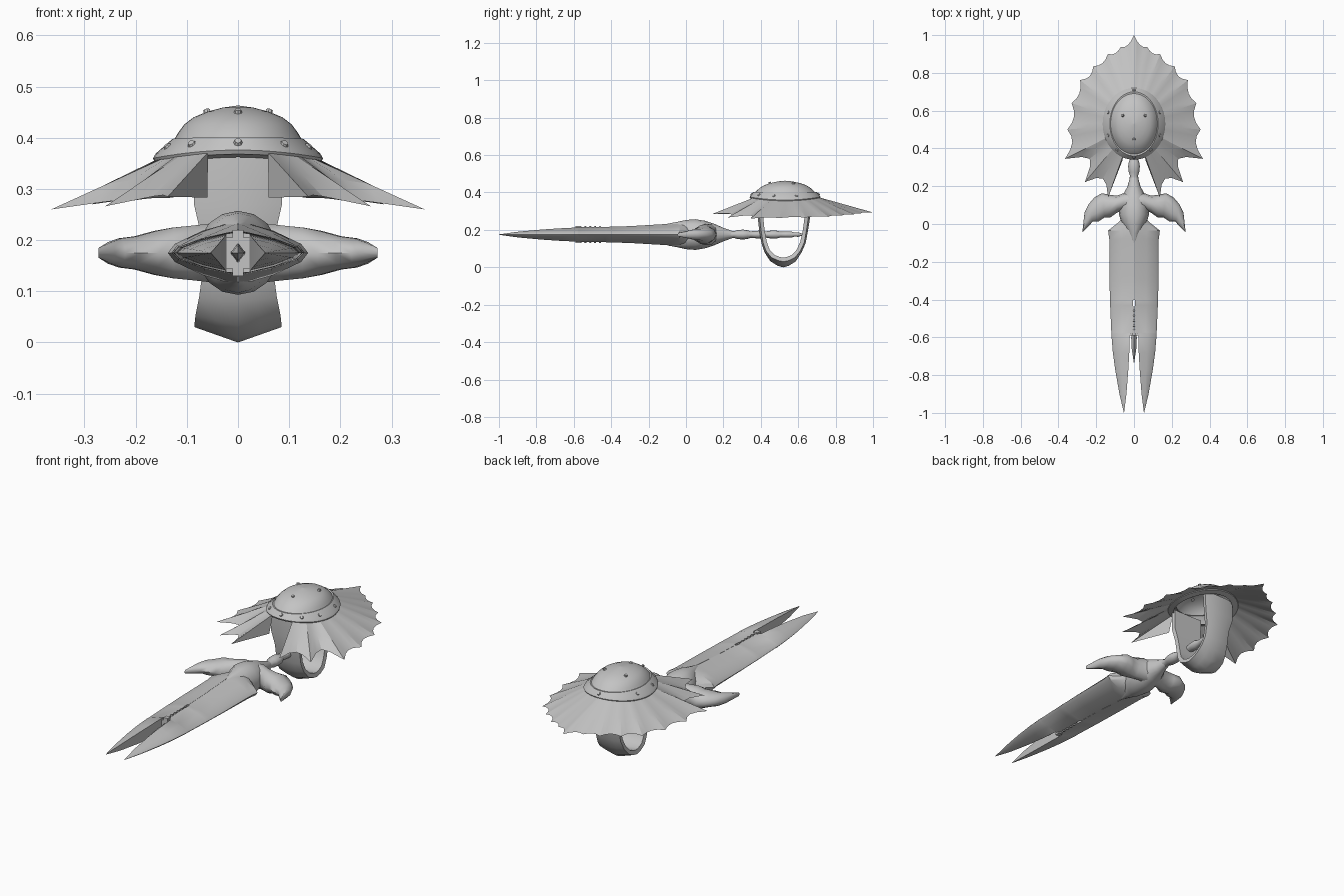
import bpy, bmesh, math
from mathutils import Vector

if "Cube" in bpy.data.objects:
    bpy.data.objects.remove(bpy.data.objects["Cube"])

STEEL = bpy.data.materials.new("grey_steel")
STEEL.diffuse_color = (0.55, 0.55, 0.55, 1)
STEEL.use_nodes = True
STEEL.node_tree.nodes["Principled BSDF"].inputs["Base Color"].default_value = STEEL.diffuse_color
ZC = 0.175          # height of the blade axis
CY = 0.53           # centre of the hand guard


def finish(name, bm, mirror=False, facing=None, angle=30):
    bmesh.ops.remove_doubles(bm, verts=bm.verts, dist=1e-5)
    bmesh.ops.recalc_face_normals(bm, faces=bm.faces)
    if facing:      # open sheets: turn every face toward one side
        bm.normal_update()
        bmesh.ops.reverse_faces(bm, faces=[f for f in bm.faces
                                           if f.normal.dot(Vector(facing)) < 0])
    me = bpy.data.meshes.new(name)
    bm.to_mesh(me)
    bm.free()
    ob = bpy.data.objects.new(name, me)
    bpy.context.collection.objects.link(ob)
    me.materials.append(STEEL)
    bpy.ops.object.select_all(action='DESELECT')
    ob.select_set(True)
    bpy.context.view_layer.objects.active = ob
    bpy.ops.object.shade_smooth_by_angle(angle=math.radians(angle))
    if mirror:
        m = ob.modifiers.new("mirror", 'MIRROR')
        m.use_clip = True
        m.merge_threshold = 1e-4
    return ob


def loft(name, rings, closed=True, caps=True, **kw):
    """Skin a row of equal-length sections."""
    bm = bmesh.new()
    rows = [[bm.verts.new(p) for p in r] for r in rings]
    n = len(rows[0])
    for a, b in zip(rows, rows[1:]):
        for i in range(n if closed else n - 1):
            j = (i + 1) % n
            bm.faces.new((a[i], a[j], b[j], b[i]))
    if caps:
        bm.faces.new(rows[0])
        bm.faces.new(rows[-1])
    return finish(name, bm, **kw)


def oval(y, rx, rz, n=12, z=ZC):
    return [(rx * math.cos(k * math.tau / n), y, z + rz * math.sin(k * math.tau / n))
            for k in range(n)]


# Forked blade: half of a bevelled diamond section, mirrored (y, inner x, outer x, half height)
stations = [(.03, .0005, .06, .058), (.015, .0005, .075, .063), (-.035, .0005, .137, .063),
            (-.08, .0005, .131, .058), (-.3, .0005, .13, .045), (-.40, .0005, .127, .042),
            (-.405, .006, .127, .042), (-.43, .006, .126, .041), (-.435, .003, .126, .041),
            (-.575, .003, .12, .039), (-.58, .022, .12, .038),
            (-.68, .025, .112, .033), (-.77, .03, .1, .027), (-.9, .04, .077, .015),
            (-1, .0525, .0535, .001)]
rings = []
for y, a, b, h in stations:
    half = [(a, h), (a + (b - a) * .5, h * .69), (a + (b - a) * .9, h * .28), (b, 0)]
    rings.append([(x, y, ZC + z) for x, z in half] +
                 [(x, y, ZC - z) for x, z in half[-2::-1]])
loft("forked_blade", rings, mirror=True)

# Small spike and stepped block at the root of the fork
loft("fork_spike", [oval(y, r, r * 1.3, 4) for y, r in
                    ((-.57, .01), (-.6, .015), (-.66, .012), (-.74, .0005))])
for name, hx, hz in (("fork_block_wide", .022, .03), ("fork_block_tall", .011, .045)):
    loft(name, [[(sx * hx, y, ZC + sz * hz) for sx, sz in
                 ((-1, -1), (1, -1), (1, 1), (-1, 1))] for y in (-.565, -.59)])

# Row of small teeth along the ridge
bm = bmesh.new()
for k in range(5):
    for s in (-1, 1):
        res = bmesh.ops.create_uvsphere(bm, u_segments=6, v_segments=4, radius=.007)
        bmesh.ops.translate(bm, verts=res['verts'],
                            vec=(0, -.46 - k * .026, ZC + s * .039))
finish("ridge_teeth", bm)

# Hub joining blade, wings and grip
loft("hub", [oval(*s, n=16) for s in
             ((.245, .022, .02), (.2, .034, .036), (.15, .06, .058),
              (.1, .075, .074), (.05, .08, .082), (0, .064, .078),
              (-.05, .04, .067), (-.1, .015, .058))], angle=50)

# Swept wing guards: leading and trailing outline with half thickness
lead = [(.0, .18), (.05, .165), (.09, .15), (.13, .155), (.17, .163), (.21, .14),
        (.24, .105), (.262, .06), (.272, -.03)]
trail = [(.0, .05), (.06, .075), (.09, .06), (.125, .035), (.155, .035), (.19, .012),
         (.22, .012), (.24, -.012), (.273, -.045)]
thick = [.06, .06, .056, .052, .045, .034, .03, .022, .01]
rings = []
for a, b, t in zip(lead, trail, thick):
    a, b = Vector(a), Vector(b)
    ring = []
    for k in range(10):
        w = k * math.tau / 10
        p = (a + b) / 2 + (a - b) / 2 * math.cos(w)
        ring.append((p.x, p.y, ZC + t * math.sin(w)))
    rings.append(ring)
loft("wing_guard", rings, mirror=True, angle=50)

# Knobbly grip rod
knobs = [(.2, .022), (.24, .024), (.255, .021), (.275, .028), (.305, .031), (.33, .027),
         (.345, .02), (.37, .023), (.4, .025), (.425, .019), (.45, .024), (.48, .026),
         (.505, .018), (.53, .019), (.56, .02), (.58, .013), (.6, .014), (.62, .006)]
loft("grip_rod", [oval(y, r, r * .85, 12) for y, r in knobs], angle=60)

# Hand loop strap: (outer y, outer z, inner y, inner z, half width, edge lift)
path = [(.385, .37, .415, .37, .088, 0), (.383, .27, .413, .27, .086, 0),
        (.391, .2, .42, .2, .07, 0), (.403, .13, .432, .135, .07, .003),
        (.42, .08, .447, .092, .076, .008), (.45, .033, .473, .06, .083, .02),
        (.49, .008, .503, .046, .085, .028), (.52, 0, .52, .043, .085, .03),
        (.55, .008, .537, .046, .085, .028), (.588, .033, .567, .06, .083, .02),
        (.618, .08, .592, .092, .076, .008), (.64, .13, .611, .135, .07, .003),
        (.653, .2, .625, .2, .07, 0), (.664, .27, .634, .27, .086, 0),
        (.66, .37, .63, .37, .088, 0)]
rings = []
for oy, oz, iy, iz, w, lift in path:
    e = oy + (CY - oy) * .07
    rings.append([(-w, e, oz + lift), (-w * .5, oy, oz + lift * .5), (0, oy, oz),
                  (w * .5, oy, oz + lift * .5), (w, e, oz + lift),
                  (w * .95, iy, iz + lift * .3), (0, iy, iz), (-w * .95, iy, iz + lift * .3)])
loft("hand_strap", rings, angle=40)


# Hand guard rim and dome, following ellipses that dip at the sides
def guard_ring(rx, ry, z, dip, n=40):
    out = []
    for k in range(n):
        w = k * math.tau / n
        out.append((rx * math.cos(w), CY + ry * math.sin(w), z - dip * math.cos(w) ** 2))
    return out


loft("guard_rim", [guard_ring(*r) for r in
                   ((.135, .155, .362, .015), (.163, .186, .368, .016), (.166, .19, .376, .016),
                    (.161, .184, .384, .015), (.128, .17, .402, .004), (.115, .155, .4, .004))],
     caps=False)
loft("guard_dome", [guard_ring(*r) for r in
                    ((.125, .165, .396, 0), (.117, .152, .41, 0), (.105, .133, .426, 0),
                     (.087, .11, .44, 0), (.06, .076, .451, 0), (.03, .04, .459, 0),
                     (.0005, .0005, .463, 0))], caps=False, facing=(0, 0, 1))

# Frilled skirt: spikes joined by scalloped edges (x, y, z, scallop depth to the next)
spikes = [(0, 1.0, .293, .05), (.07, .937, .287, .04), (.138, .9, .282, .05),
          (.215, .835, .276, .06), (.285, .762, .27, .06), (.33, .64, .266, .07),
          (.353, .5, .263, .09), (.365, .345, .26, .25), (.26, .222, .266, .17),
          (.137, .14, .285, 0)]
outer = []
for p, q in zip(spikes, spikes[1:]):
    for k in range(4):
        t = k / 4
        v = Vector(p[:3]).lerp(Vector(q[:3]), t)
        f = p[3] * 4 * t * (1 - t)
        # scallops stay nearly level with their neighbouring spikes
        outer.append(v.lerp(Vector((0, CY, v.z + .06)), f))
outer.append(Vector(spikes[-1][:3]))
inner = []
for i, v in enumerate(outer):
    w = math.atan2((v.y - CY) / .182, v.x / .158)
    if i == len(outer) - 1:
        w = math.atan2(-.93, .37)
    inner.append(Vector((.158 * math.cos(w), CY + .182 * math.sin(w),
                         .374 - .016 * math.cos(w) ** 2)))
inner[0].x = 0
middle = [a.lerp(b, .5) for a, b in zip(inner, outer)]
loft("frilled_skirt", [inner, middle, outer], closed=False, caps=False,
     mirror=True, facing=(0, 0, 1), angle=15)

# Side panels closing the front opening of the skirt
bm = bmesh.new()
bm.faces.new([bm.verts.new(p) for p in
              (inner[-1], outer[-1], (.06, .34, .283), (.06, .37, .37))])
finish("skirt_side_panel", bm, mirror=True, facing=(0, 1, 0))

# Studs on the rim and dome
bm = bmesh.new()


def stud(x, y, z, r, h):
    n = Vector((x * 2.2, (y - CY) * 2.0, .35)).normalized()
    rot = n.to_track_quat('Z', 'Y').to_matrix()
    res = bmesh.ops.create_cone(bm, cap_ends=True, segments=8, radius1=r,
                                radius2=r * .6, depth=h)
    bmesh.ops.rotate(bm, verts=res['verts'], matrix=rot)
    bmesh.ops.translate(bm, verts=res['verts'], vec=(x, y, z))


for deg in (-90, -52, -20, 20, 90, 160, 200, 232):
    w = math.radians(deg)
    stud(.146 * math.cos(w), CY + .178 * math.sin(w), .391 - .01 * math.cos(w) ** 2, .011, .01)
for x, y, z in ((-.06, .575, .449), (.06, .575, .449), (0, .448, .449)):
    stud(x, y, z, .01, .014)
finish("guard_studs", bm)
